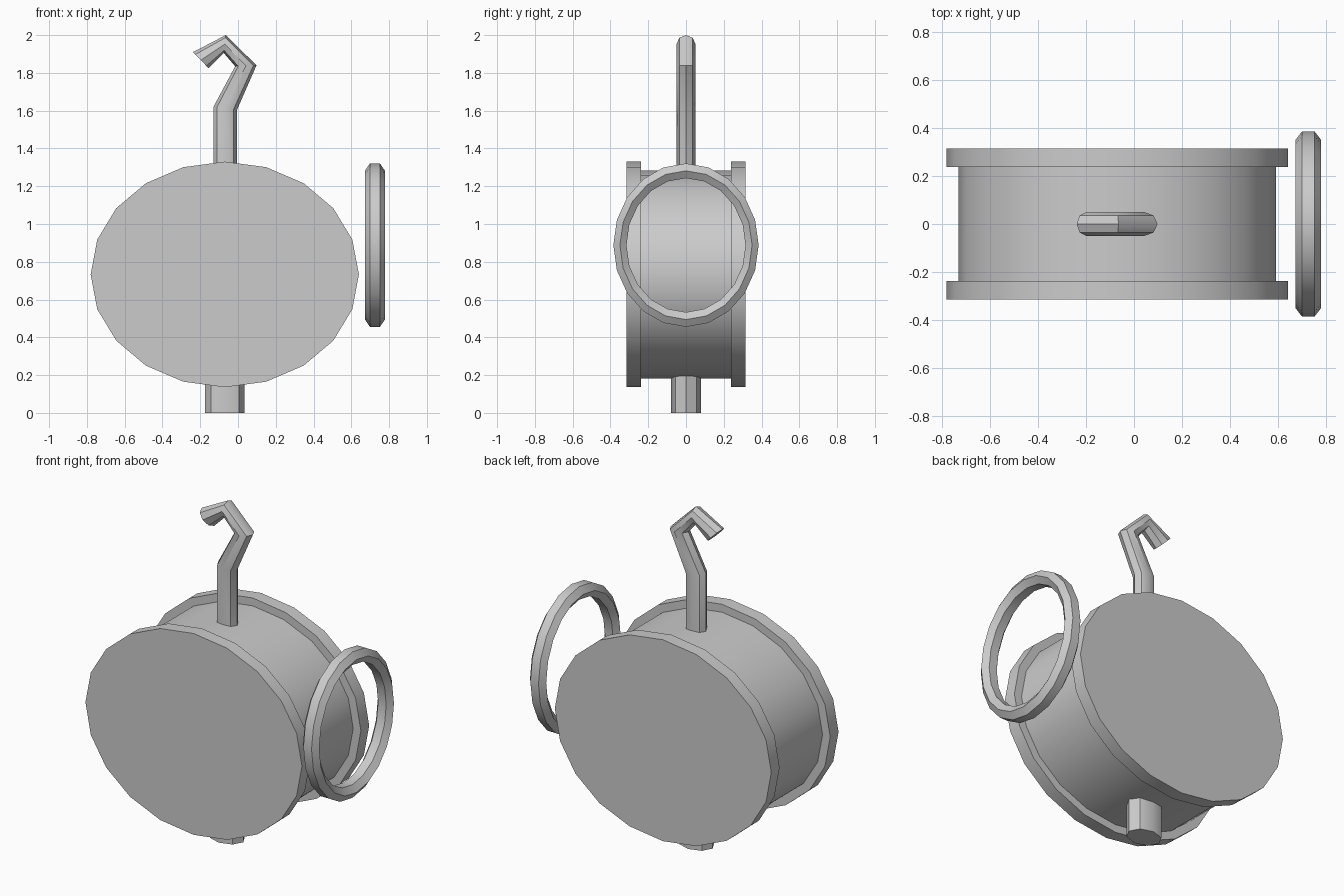
import bpy
import bmesh
import math
from mathutils import Vector

cube = bpy.data.objects.get("Cube")
if cube:
    bpy.data.objects.remove(cube, do_unlink=True)

GREY = (0.6, 0.6, 0.6, 1)
metal = bpy.data.materials.new("plain grey")
metal.use_nodes = True
metal.diffuse_color = GREY
metal.node_tree.nodes["Principled BSDF"].inputs["Base Color"].default_value = GREY

X, Y, Z = Vector((1, 0, 0)), Vector((0, 1, 0)), Vector((0, 0, 1))
AXIS_X = -0.07                      # shared centre line of drum, hook and foot


def ellipse(centre, u, v, sides):
    """Loop of points centre + u cos + v sin."""
    steps = [math.tau * i / sides for i in range(sides)]
    return [Vector(centre) + u * math.cos(a) + v * math.sin(a) for a in steps]


def loft(name, loops, closed=False):
    """Skin a series of equal loops, capped at the ends or joined in a ring."""
    bm = bmesh.new()
    rows = [[bm.verts.new(p) for p in loop] for loop in loops]
    pairs = list(zip(rows, rows[1:]))
    if closed:
        pairs.append((rows[-1], rows[0]))
    else:
        bm.faces.new(rows[0])
        bm.faces.new(rows[-1])
    for a, b in pairs:
        for i in range(len(a)):
            j = (i + 1) % len(a)
            bm.faces.new((a[i], a[j], b[j], b[i]))
    bmesh.ops.recalc_face_normals(bm, faces=bm.faces)
    mesh = bpy.data.meshes.new(name)
    bm.to_mesh(mesh)
    bm.free()
    mesh.materials.append(metal)
    obj = bpy.data.objects.new(name, mesh)
    bpy.context.collection.objects.link(obj)
    bpy.ops.object.select_all(action="DESELECT")
    obj.select_set(True)
    bpy.context.view_layer.objects.active = obj
    bpy.ops.object.shade_smooth_by_angle(angle=math.radians(38))
    return obj


def drum_disc(name, y0, y1, rx, rz):
    loft(name, [ellipse((AXIS_X, y, 0.733), X * rx, Z * rz, 20) for y in (y0, y1)])


# Oval drum with a wider plate on each end
drum_disc("drum", -0.24, 0.24, 0.66, 0.55)
drum_disc("front_plate", -0.315, -0.237, 0.71, 0.597)
drum_disc("back_plate", 0.237, 0.315, 0.71, 0.597)

# Foot peg
loft("foot", [ellipse((AXIS_X, 0, z), X * 0.105, Y * 0.08, 8) for z in (0, 0.25)])

# Bent hook: opposite (x, z) edges of each cross-section along the bends
bends = [((-0.13, 1.24), (-0.005, 1.24)),
         ((-0.13, 1.62), (-0.005, 1.605)),
         ((-0.015, 1.835), (0.098, 1.84)),
         ((-0.075, 1.905), (-0.065, 2.0)),
         ((-0.156, 1.825), (-0.238, 1.91))]
sections = []
for inner, outer in bends:
    a, b = (Vector((x, 0, z)) for x, z in (inner, outer))
    sections.append(ellipse((a + b) / 2, (a - b) / 2, Y * 0.05, 8))
loft("hook", sections)

# Upright oval ring on the side, with a six-sided section
ring = []
for i in range(20):
    t = math.tau * i / 20
    radial = Vector((0, math.cos(t), math.sin(t) * 1.125))
    ring.append(ellipse(Vector((0.725, 0, 0.888)) + radial * 0.35,
                        X * 0.053, radial * 0.04, 6))
loft("side_ring", ring, closed=True)
